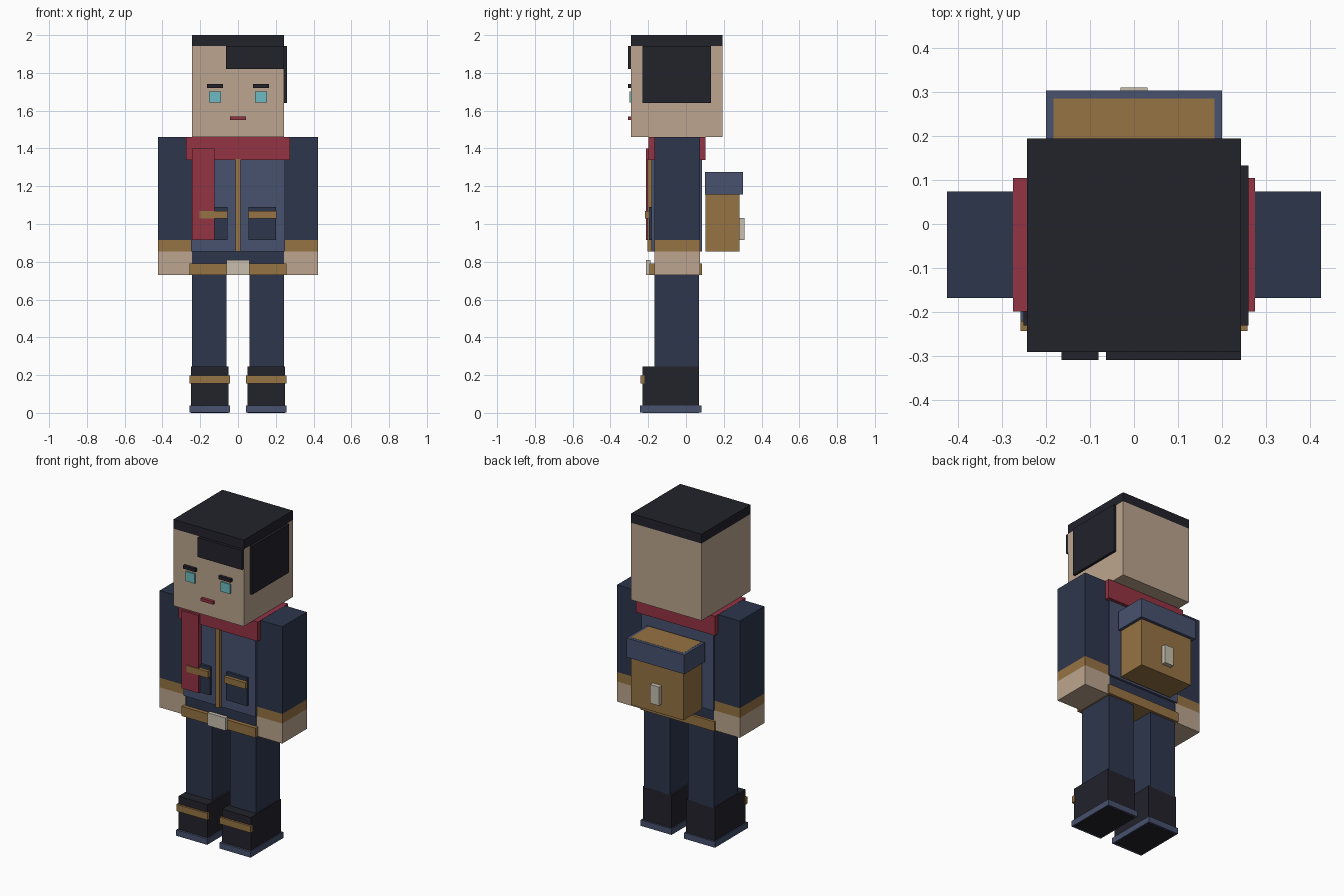
import bpy
import bmesh

old = bpy.data.objects.get("Cube")
if old:
    bpy.data.objects.remove(old, do_unlink=True)


def material(name, hex_code):
    """Flat material from an sRGB hex code, stored as linear values."""
    srgb = [int(hex_code[i:i + 2], 16) / 255 for i in (0, 2, 4)]
    colour = [c / 12.92 if c <= 0.04 else ((c + 0.055) / 1.055) ** 2.4 for c in srgb] + [1]
    mat = bpy.data.materials.new(name)
    mat.use_nodes = True
    mat.diffuse_color = colour
    bsdf = mat.node_tree.nodes["Principled BSDF"]
    bsdf.inputs["Base Color"].default_value = colour
    bsdf.inputs["Roughness"].default_value = 0.9
    return mat


skin = material("skin", "BCA58E")
navy = material("navy cloth", "2D364C")
blue = material("blue cloth", "48526F")
red = material("red wool", "943344")
tan = material("tan leather", "967344")
black = material("near black", "22222B")
teal = material("eye teal", "6CBBC2")
metal = material("pale metal", "C8C0AF")


def box(name, mat, x, y, z):
    """Box from its (low, high) range on each axis."""
    bm = bmesh.new()
    bmesh.ops.create_cube(bm, size=1)
    for v in bm.verts:
        v.co = [r[0] if c < 0 else r[1] for c, r in zip(v.co, (x, y, z))]
    mesh = bpy.data.meshes.new(name)
    bm.to_mesh(mesh)
    bm.free()
    mesh.materials.append(mat)
    obj = bpy.data.objects.new(name, mesh)
    bpy.context.collection.objects.link(obj)
    return obj


def pair(name, mat, x, y, z):
    """The same box on the left (+x) and right (-x)."""
    box("left_" + name, mat, x, y, z)
    box("right_" + name, mat, (-x[1], -x[0]), y, z)


def centred(name, mat, half, y, z):
    """Box symmetric about x = 0."""
    box(name, mat, (-half, half), y, z)


# Head and hair
centred("head", skin, 0.243, (-0.29, 0.194), (1.46, 1.942))
centred("hair_cap", black, 0.243, (-0.29, 0.194), (1.942, 2.0))
box("hair_fringe", black, (-0.063, 0.243), (-0.308, -0.29), (1.82, 1.942))
box("hair_side", black, (0.243, 0.259), (-0.23, 0.133), (1.64, 1.942))

# Face
pair("eyebrow", black, (0.08, 0.164), (-0.308, -0.29), (1.72, 1.74))
pair("eye", teal, (0.09, 0.153), (-0.299, -0.29), (1.642, 1.702))
centred("mouth", red, 0.042, (-0.308, -0.29), (1.55, 1.568))

# Scarf
centred("scarf_collar", red, 0.274, (-0.198, 0.104), (1.34, 1.461))
box("scarf_tail", red, (-0.244, -0.124), (-0.212, -0.18), (0.915, 1.4))

# Jacket
centred("jacket", blue, 0.25, (-0.182, 0.084), (0.855, 1.45))
centred("jacket_zip", tan, 0.013, (-0.203, -0.182), (0.855, 1.345))
pair("pocket", navy, (0.055, 0.2), (-0.197, -0.182), (0.915, 1.09))
pair("pocket_flap", tan, (0.055, 0.205), (-0.218, -0.197), (1.03, 1.07))

# Arms
for part, mat, z in (("sleeve", navy, (0.915, 1.46)),
                     ("cuff", tan, (0.855, 0.915)),
                     ("hand", skin, (0.73, 0.855))):
    pair(part, mat, (0.244, 0.424), (-0.168, 0.074), z)

# Hips and belt
centred("hips", navy, 0.243, (-0.168, 0.07), (0.735, 0.855))
centred("belt", tan, 0.256, (-0.192, 0.086), (0.73, 0.79))
centred("belt_buckle", metal, 0.062, (-0.212, -0.188), (0.73, 0.81))

# Legs and boots
pair("leg", navy, (0.062, 0.243), (-0.168, 0.07), (0.24, 0.735))
pair("boot", black, (0.05, 0.25), (-0.23, 0.07), (0.0, 0.245))
pair("boot_sole", blue, (0.043, 0.257), (-0.243, 0.081), (0.001, 0.038))
pair("boot_strap", tan, (0.043, 0.257), (-0.242, -0.22), (0.155, 0.197))

# Backpack
centred("backpack", tan, 0.182, (0.102, 0.284), (0.855, 1.276))
centred("backpack_lid", blue, 0.2, (0.1, 0.303), (1.155, 1.275))
centred("backpack_clasp", metal, 0.031, (0.284, 0.31), (0.915, 1.032))
